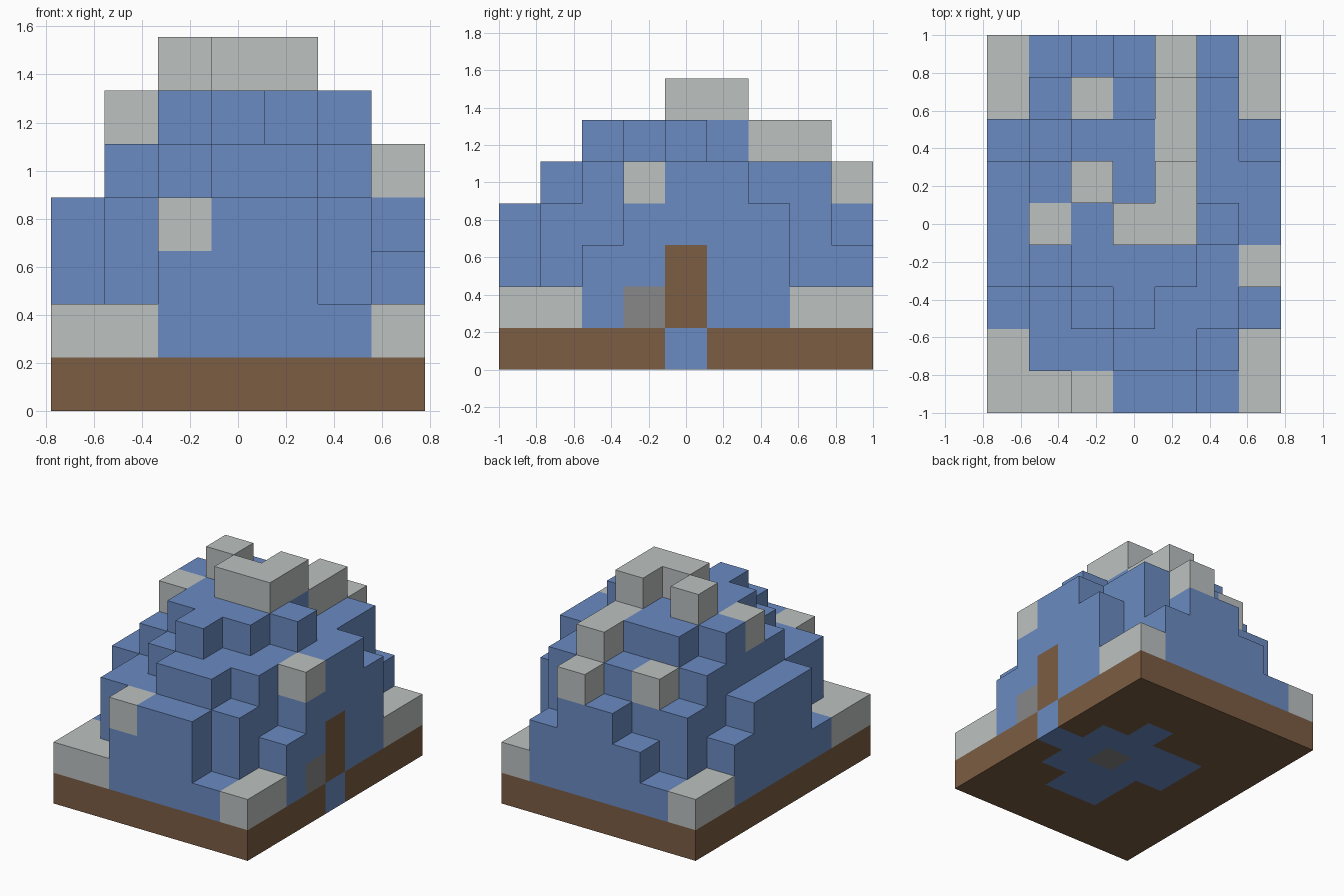
import bpy
import bmesh
from mathutils import Vector

cube = bpy.data.objects.get("Cube")
if cube:
    bpy.data.objects.remove(cube, do_unlink=True)

U = 2 / 9            # block size
NX, NY = 7, 9

# Column heights in blocks, one row per step from front to back
HEIGHTS = ["2244422", "2445542", "2456553", "4566655", "4667765",
           "4676755", "3566654", "2455652", "2234532"]
# Columns whose topmost block is snow
SNOW = ["###...#", "#.....#", ".......", "......#", ".#.##..",
        "..#.#..", "....#..", "#.#.#.#", "#...#.#"]
# Ice floor blocks inside the ground layer
FLOOR = [".......", ".......", "...##..", "...###.", "..#####",
         "..####.", "....#..", ".......", "......."]


def material(name, rgb):
    linear = [((c / 255 + 0.055) / 1.055) ** 2.4 for c in rgb] + [1]
    mat = bpy.data.materials.new(name)
    mat.use_nodes = True
    mat.diffuse_color = linear
    bsdf = mat.node_tree.nodes["Principled BSDF"]
    bsdf.inputs["Base Color"].default_value = linear
    bsdf.inputs["Roughness"].default_value = 0.9
    return mat


ice = material("ice blue", (107, 139, 194))
snow = material("snow grey", (188, 193, 192))
wood = material("earth brown", (124, 93, 67))
stone = material("stone grey", (135, 135, 135))


def part_of(i, j, k):
    """Which part the block at this place belongs to."""
    if k == 0:
        if (i, j) == (4, 4):
            return "hearth_stone"
        return "ice_floor" if FLOOR[j][i] == "#" else "ground_slab"
    if i == 6 and j == 4 and k < 3:
        return "door"
    if (i, j, k) == (6, 3, 1):
        return "door_stone"
    if SNOW[j][i] == "#" and k == int(HEIGHTS[j][i]) - 1:
        return "snow_blocks"
    return "ice_mound"


blocks = {(i, j, k): part_of(i, j, k)
          for j in range(NY) for i in range(NX)
          for k in range(int(HEIGHTS[j][i]))}


def build(name, mat):
    """Outer faces of all blocks of one part, merged into flat panels."""
    bm = bmesh.new()
    for cell, part in blocks.items():
        if part != name:
            continue
        centre = Vector((cell[0] - NX / 2 + 0.5, cell[1] - NY / 2 + 0.5, cell[2] + 0.5))
        for axis in range(3):
            for side in (-1, 1):
                n = Vector((0, 0, 0))
                n[axis] = side
                if tuple(int(c + d) for c, d in zip(cell, n)) in blocks:
                    continue
                a = Vector((0, 0, 0))
                a[(axis + 1) % 3] = 1
                b = n.cross(a)
                corners = [n + a + b, n - a + b, n - a - b, n + a - b]
                bm.faces.new([bm.verts.new((centre + c / 2) * U) for c in corners])
    bmesh.ops.remove_doubles(bm, verts=bm.verts, dist=0.001)
    bmesh.ops.dissolve_limit(bm, angle_limit=0.01, verts=bm.verts, edges=bm.edges)
    mesh = bpy.data.meshes.new(name)
    bm.to_mesh(mesh)
    bm.free()
    mesh.materials.append(mat)
    bpy.context.collection.objects.link(bpy.data.objects.new(name, mesh))


for name, mat in [("ground_slab", wood), ("ice_floor", ice), ("hearth_stone", stone),
                  ("ice_mound", ice), ("snow_blocks", snow), ("door", wood),
                  ("door_stone", stone)]:
    build(name, mat)
